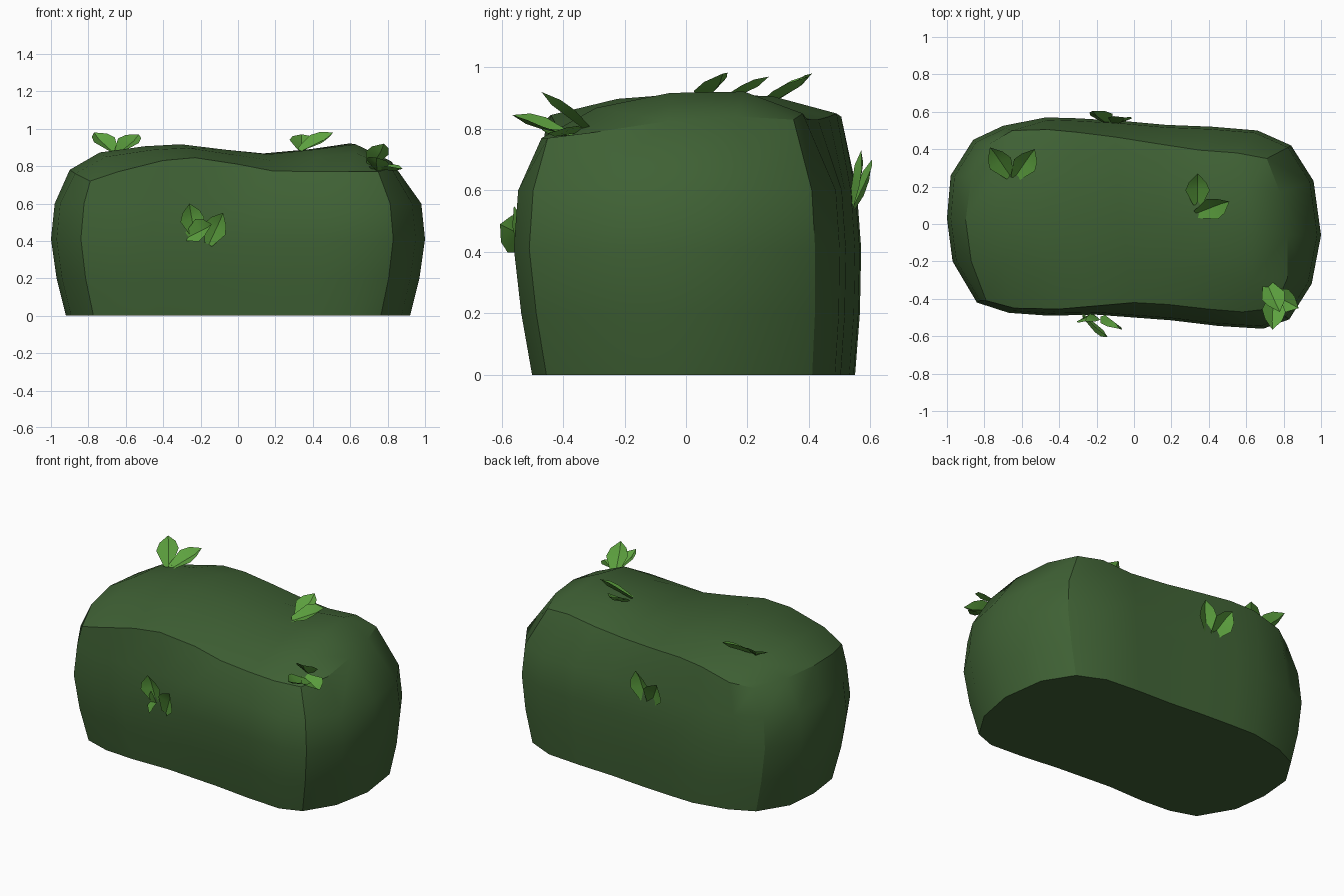
import bpy, math
from mathutils import Vector as V

if "Cube" in bpy.data.objects:
    bpy.data.objects.remove(bpy.data.objects["Cube"])


def material(name, rgb):
    m = bpy.data.materials.new(name)
    m.diffuse_color = (*rgb, 1)
    m.use_nodes = True
    m.node_tree.nodes["Principled BSDF"].inputs["Base Color"].default_value = m.diffuse_color
    return m


def make(name, verts, faces, mat):
    me = bpy.data.meshes.new(name)
    me.from_pydata([tuple(v) for v in verts], [], faces)
    me.update()
    ob = bpy.data.objects.new(name, me)
    bpy.context.collection.objects.link(ob)
    me.materials.append(mat)
    bpy.ops.object.select_all(action='DESELECT')
    ob.select_set(True)
    bpy.context.view_layer.objects.active = ob
    bpy.ops.object.shade_smooth_by_angle(angle=math.radians(32))
    return ob


dark = material("hedge_green", (.05, .12, .035))
light = material("leaf_green", (.11, .36, .05))

# Hedge plan outline: front 8, right 4, back 8, left 4 segments
PLAN = [(-.84, -.42), (-.67, -.475), (-.46, -.49), (-.2, -.485), (0, -.5), (.2, -.515),
        (.45, -.545), (.69, -.56), (.83, -.51), (.95, -.32), (1, -.06), (.96, .23),
        (.84, .42), (.66, .5), (.42, .52), (.17, .53), (-.05, .55), (-.3, .565),
        (-.47, .57), (-.7, .525), (-.86, .45), (-.98, .26), (-1, .03), (-.97, -.2)]
# Level height, x scale, y scale, y shift
LEVELS = [(0, .92, .93, .02), (.2, .97, .975, .01), (.41, 1, 1, 0), (.6, .98, .975, 0)]
# Creases around the top, each from low to high x or y
FRONT = [V(p) for p in [(-.79, -.41, .72), (-.64, -.45, .77), (-.4, -.455, .83),
         (-.23, -.44, .845), (0, -.42, .81), (.18, -.43, .775), (.4, -.455, .77),
         (.58, -.47, .77), (.75, -.45, .77)]]
BACK = [V(p) for p in [(-.77, .43, .76), (-.65, .5, .79), (-.46, .505, .84), (-.3, .49, .85),
        (-.1, .465, .84), (.12, .43, .83), (.35, .395, .83), (.55, .38, .85), (.71, .35, .83)]]
LEFT = [FRONT[0], V((-.87, -.2, .76)), V((-.9, .02, .78)), V((-.87, .25, .78)), BACK[0]]
RIGHT = [FRONT[8], V((.82, -.29, .79)), V((.82, -.06, .825)), V((.78, .17, .84)), BACK[8]]
BUMP = [0, .055, .035, .035, .03, .03, .06, .08, 0]

verts, faces = [], []
for z, sx, sy, dy in LEVELS:
    verts += [V((x * sx, y * sy + dy, z)) for x, y in PLAN]

# Top patch blended between the four creases
start = len(verts)
for j in range(5):
    t = j / 4
    for i in range(9):
        s = i / 8
        p = FRONT[i].lerp(BACK[i], t) + LEFT[j].lerp(RIGHT[j], s)
        p -= FRONT[0].lerp(FRONT[8], s).lerp(BACK[0].lerp(BACK[8], s), t)
        p.z += BUMP[i] * (0, .88, 1, .82, 0)[j]
        verts.append(p)
top = lambda i, j: start + j * 9 + i
rim = ([top(i, 0) for i in range(8)] + [top(8, j) for j in range(4)]
       + [top(i, 4) for i in range(8, 0, -1)] + [top(0, j) for j in range(4, 0, -1)])
rings = [list(range(k * 24, k * 24 + 24)) for k in range(4)] + [rim]
for a, b in zip(rings, rings[1:]):
    faces += [(a[i], a[(i + 1) % 24], b[(i + 1) % 24], b[i]) for i in range(24)]
faces += [(top(i, j), top(i + 1, j), top(i + 1, j + 1), top(i, j + 1))
          for j in range(4) for i in range(8)]
faces.append(tuple(reversed(rings[0])))
make("hedge_body", verts, faces, dark)


def leaf(name, base, tip, normal, w=.065):
    # Pointed leaf folded along its midrib
    base, tip = V(base), V(tip)
    d = tip - base
    side = d.cross(V(normal)).normalized()
    up = side.cross(d).normalized()
    prof = [(0, .35, 0), (.5, 1, .012), (.75, .72, .012)]
    vs = []
    for f, k, h in prof:
        c = base + d * f
        vs += [c - side * w * k + up * h, c - up * .014, c + side * w * k + up * h]
    vs.append(tip)
    fs = []
    for r in (0, 3):
        fs += [(r, r + 1, r + 4, r + 3), (r + 1, r + 2, r + 5, r + 4)]
    fs += [(6, 7, 9), (7, 8, 9)]
    make(name, vs, fs, light)


# Leaf sprigs: facing direction, then base and tip of each leaf
SPRIGS = {
    "top_left_leaf": ((0, -.4, 1), [((-.66, .25, .88), (-.77, .41, .98)),
                                    ((-.64, .24, .88), (-.53, .4, .97))]),
    "top_right_leaf": ((0, -.4, 1), [((.34, .1, .89), (.34, .27, .97)),
                                     ((.33, .05, .89), (.51, .12, .98))]),
    "corner_leaf": ((.2, -.2, 1), [((.75, -.37, .78), (.74, -.565, .845)),
                                   ((.71, -.36, .8), (.88, -.45, .785)),
                                   ((.71, -.31, .8), (.78, -.47, .92))]),
    "front_leaf": ((0, -1, .4), [((-.23, -.49, .43), (-.26, -.52, .6)),
                                 ((-.16, -.5, .38), (-.08, -.56, .55)),
                                 ((-.28, -.49, .42), (-.14, -.605, .49))]),
    "back_leaf": ((0, 1, -.2), [((-.1, .54, .53), (-.05, .57, .73)),
                                ((-.13, .54, .53), (-.22, .605, .7))]),
}
for name, (n, leaves) in SPRIGS.items():
    for k, (b, t) in enumerate(leaves):
        leaf(f"{name}_{k + 1}", b, t, n)
